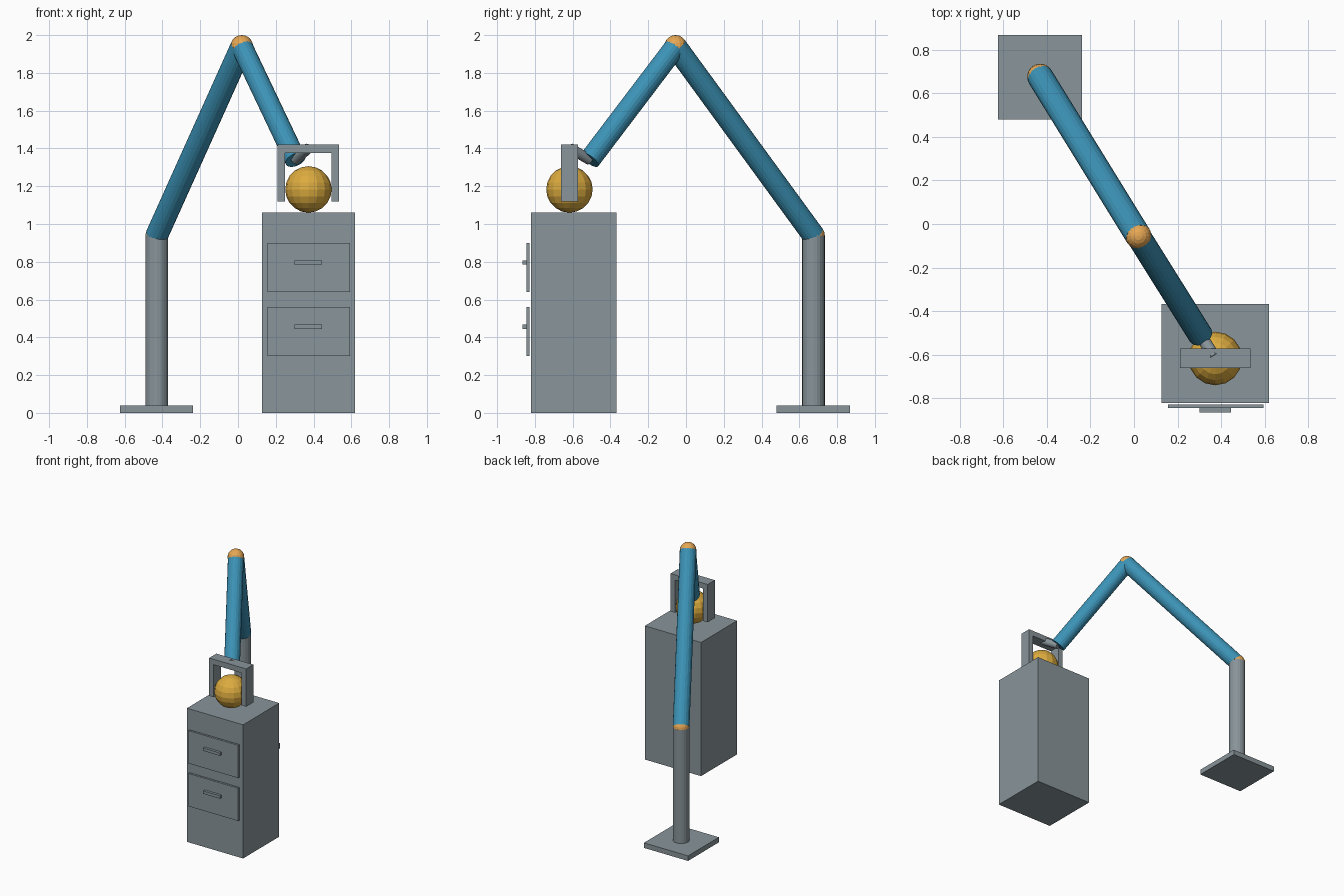
import bpy, math
from mathutils import Vector

if "Cube" in bpy.data.objects:
    bpy.data.objects.remove(bpy.data.objects["Cube"])


def mat(name, r, g, b):
    m = bpy.data.materials.new(name)
    m.diffuse_color = (r, g, b, 1)
    m.use_nodes = True
    m.node_tree.nodes["Principled BSDF"].inputs["Base Color"].default_value = m.diffuse_color
    return m


GREY = mat("steel grey", 0.25, 0.30, 0.325)
BLUE = mat("arm blue", 0.045, 0.29, 0.47)
GOLD = mat("ball gold", 0.72, 0.41, 0.05)
ORANGE = mat("joint orange", 0.80, 0.39, 0.09)


def finish(name, m):
    o = bpy.context.object
    o.name = name
    o.data.materials.append(m)
    return o


def box(name, x, y, z, m=GREY):
    """Box from (min, max) ranges."""
    c = [(a + b) / 2 for a, b in (x, y, z)]
    bpy.ops.mesh.primitive_cube_add(size=1, location=c)
    o = finish(name, m)
    size = [b - a for a, b in (x, y, z)]
    for v in o.data.vertices:
        v.co = [v.co[i] * size[i] for i in range(3)]
    return o


def rod(name, a, b, r, m, sides=20):
    """Cylinder between two points."""
    a, b = Vector(a), Vector(b)
    bpy.ops.mesh.primitive_cylinder_add(vertices=sides, radius=r, depth=(b - a).length,
                                        location=(a + b) / 2)
    o = finish(name, m)
    o.rotation_euler = (b - a).to_track_quat('Z', 'Y').to_euler()
    return o


def ball(name, c, r, m):
    bpy.ops.mesh.primitive_uv_sphere_add(segments=16, ring_count=10, radius=r, location=c)
    return finish(name, m)


SHOULDER = (-0.43, 0.675, 0.94)
ELBOW = (0.02, -0.055, 1.94)
WRIST = (0.305, -0.51, 1.34)
TOOL = (0.37, -0.612, 1.40)

# Stand
box("base_plate", (-0.625, -0.238), (0.48, 0.867), (0, 0.04))
rod("post", (-0.43, 0.675, 0.02), SHOULDER, 0.06, GREY)

# Arm
ball("shoulder_joint", SHOULDER, 0.06, ORANGE)
rod("upper_arm", SHOULDER, ELBOW, 0.06, BLUE)
ball("elbow_joint", ELBOW, 0.06, ORANGE)
rod("forearm", ELBOW, WRIST, 0.057, BLUE)
rod("wrist", WRIST, TOOL, 0.028, GREY)

# Gripper
GY = (-0.661, -0.571)
box("gripper_bar", (0.21, 0.535), GY, (1.377, 1.42))
for side, x0 in (("left", 0.21), ("right", 0.495)):
    box("gripper_finger_" + side, (x0, x0 + 0.04), GY, (1.12, 1.377))

# Held ball
ball("ball", (0.373, -0.617, 1.183), 0.123, GOLD)

# Cabinet with two drawers
box("cabinet", (0.126, 0.619), (-0.82, -0.368), (0, 1.06))
for i, z in enumerate((0.30, 0.64)):
    box(f"drawer_front_{i + 1}", (0.155, 0.593), (-0.845, -0.829), (z, z + 0.26))
    box(f"drawer_handle_{i + 1}", (0.30, 0.446), (-0.865, -0.845), (z + 0.145, z + 0.168))
